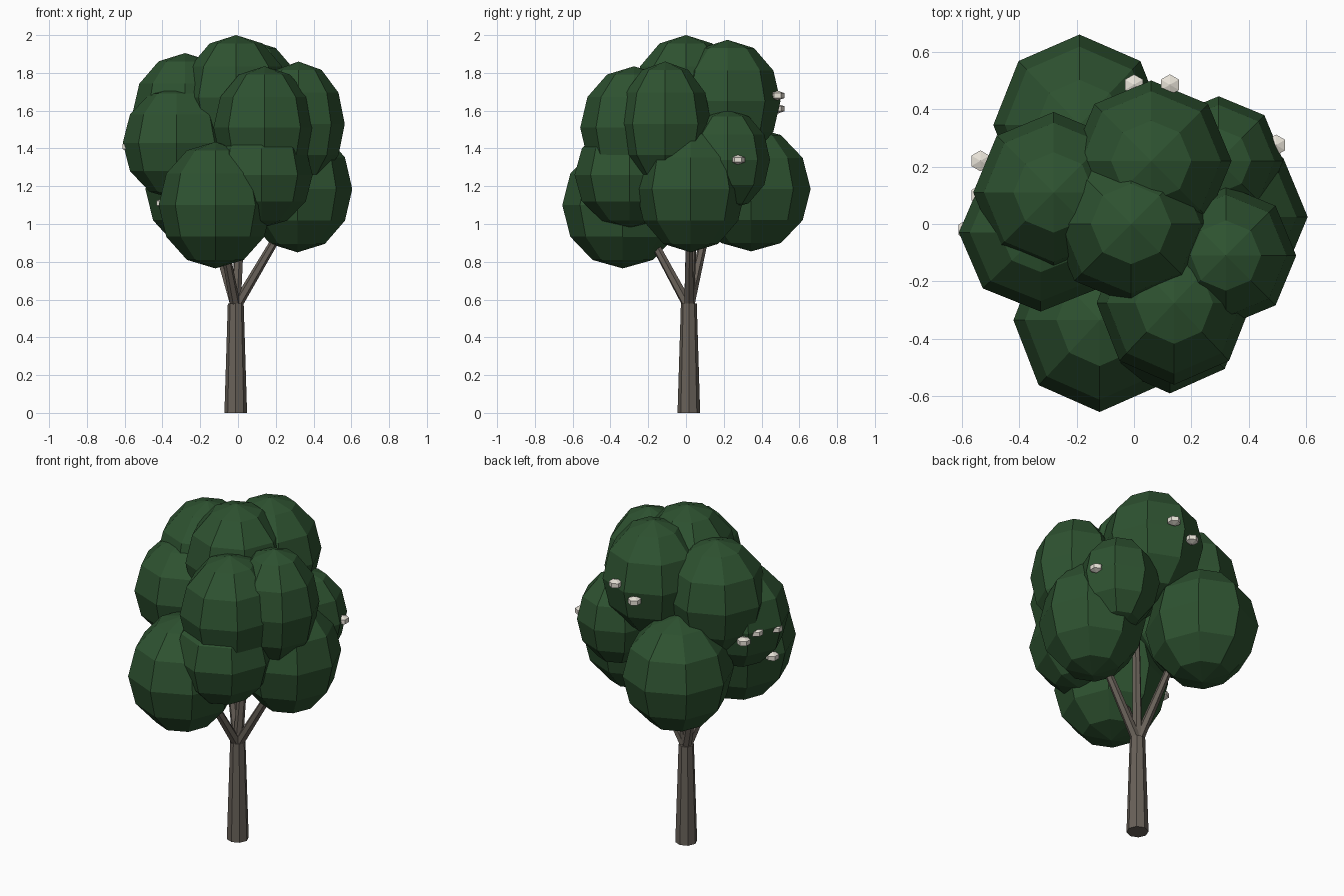
import bpy, bmesh
from mathutils import Vector, Matrix

if "Cube" in bpy.data.objects:
    bpy.data.objects.remove(bpy.data.objects["Cube"])


def material(name, rgb):
    m = bpy.data.materials.new(name)
    m.diffuse_color = (*rgb, 1)
    m.use_nodes = True
    m.node_tree.nodes["Principled BSDF"].inputs["Base Color"].default_value = m.diffuse_color
    return m


LEAF = material("leaf_green", (0.027, 0.085, 0.03))
BARK = material("bark", (0.14, 0.12, 0.1))
BLOSSOM = material("blossom_cream", (0.8, 0.76, 0.68))


def finish(name, bm, mat):
    mesh = bpy.data.meshes.new(name)
    bm.to_mesh(mesh)
    bm.free()
    mesh.materials.append(mat)
    ob = bpy.data.objects.new(name, mesh)
    bpy.context.collection.objects.link(ob)


def ball(name, center, radii, segments, rings, mat):
    bm = bmesh.new()
    bmesh.ops.create_uvsphere(bm, u_segments=segments, v_segments=rings, radius=1,
                              matrix=Matrix.LocRotScale(Vector(center), None, Vector(radii)))
    finish(name, bm, mat)


def limb(name, start, end, r1, r2, sides):
    a, b = Vector(start), Vector(end)
    d = b - a
    rot = d.to_track_quat('Z', 'Y').to_matrix().to_4x4()
    bm = bmesh.new()
    bmesh.ops.create_cone(bm, cap_ends=True, segments=sides, radius1=r1, radius2=r2,
                          depth=d.length, matrix=Matrix.Translation((a + b) / 2) @ rot)
    finish(name, bm, mat=BARK)


# Trunk and branches reaching into the foliage
limb("trunk", (-0.012, 0.015, 0), (-0.012, 0.015, 0.58), 0.06, 0.042, 8)
fork = (-0.012, 0.015, 0.56)
tips = [(0.33, 0.02, 1.14), (-0.12, -0.30, 1.14), (-0.19, 0.15, 1.16), (0.04, 0.06, 1.5)]
for i, tip in enumerate(tips):
    limb(f"branch_{i + 1}", fork, tip, 0.028, 0.018, 6)

# Foliage clumps: centre, horizontal radius, vertical radius
clumps = {
    "front_low": ((-0.12, -0.335, 1.10), (0.30, 0.32), 0.335),
    "front_middle": ((0.125, -0.30, 1.26), (0.27, 0.29), 0.28),
    "front_high": ((0.14, -0.275, 1.51), (0.27, 0.285), 0.325),
    "right_high": ((0.32, -0.11, 1.53), (0.245, 0.245), 0.33),
    "right_low": ((0.315, 0.025, 1.185), (0.29, 0.29), 0.335),
    "right_back": ((0.295, 0.22, 1.34), (0.225, 0.225), 0.265),
    "back_low": ((-0.19, 0.345, 1.185), (0.30, 0.315), 0.33),
    "back_high": ((0.06, 0.22, 1.65), (0.28, 0.28), 0.325),
    "top": ((-0.01, 0.0, 1.67), (0.28, 0.28), 0.33),
    "left_high": ((-0.28, 0.11, 1.58), (0.28, 0.28), 0.325),
    "left_middle": ((-0.325, -0.03, 1.43), (0.285, 0.275), 0.30),
}
for name, (c, r, h) in clumps.items():
    ball(f"foliage_{name}", c, (*r, h), 8, 6, LEAF)

# Small pale blossoms on the foliage surface
blossoms = [(0.0, 0.485, 1.61), (0.125, 0.485, 1.68), (0.495, 0.275, 1.34),
            (-0.535, 0.22, 1.41), (-0.535, 0.10, 1.42), (-0.58, -0.02, 1.41),
            (-0.40, -0.24, 1.11)]
for i, c in enumerate(blossoms):
    ball(f"blossom_{i + 1}", c, (0.042, 0.042, 0.026), 6, 3, BLOSSOM)
